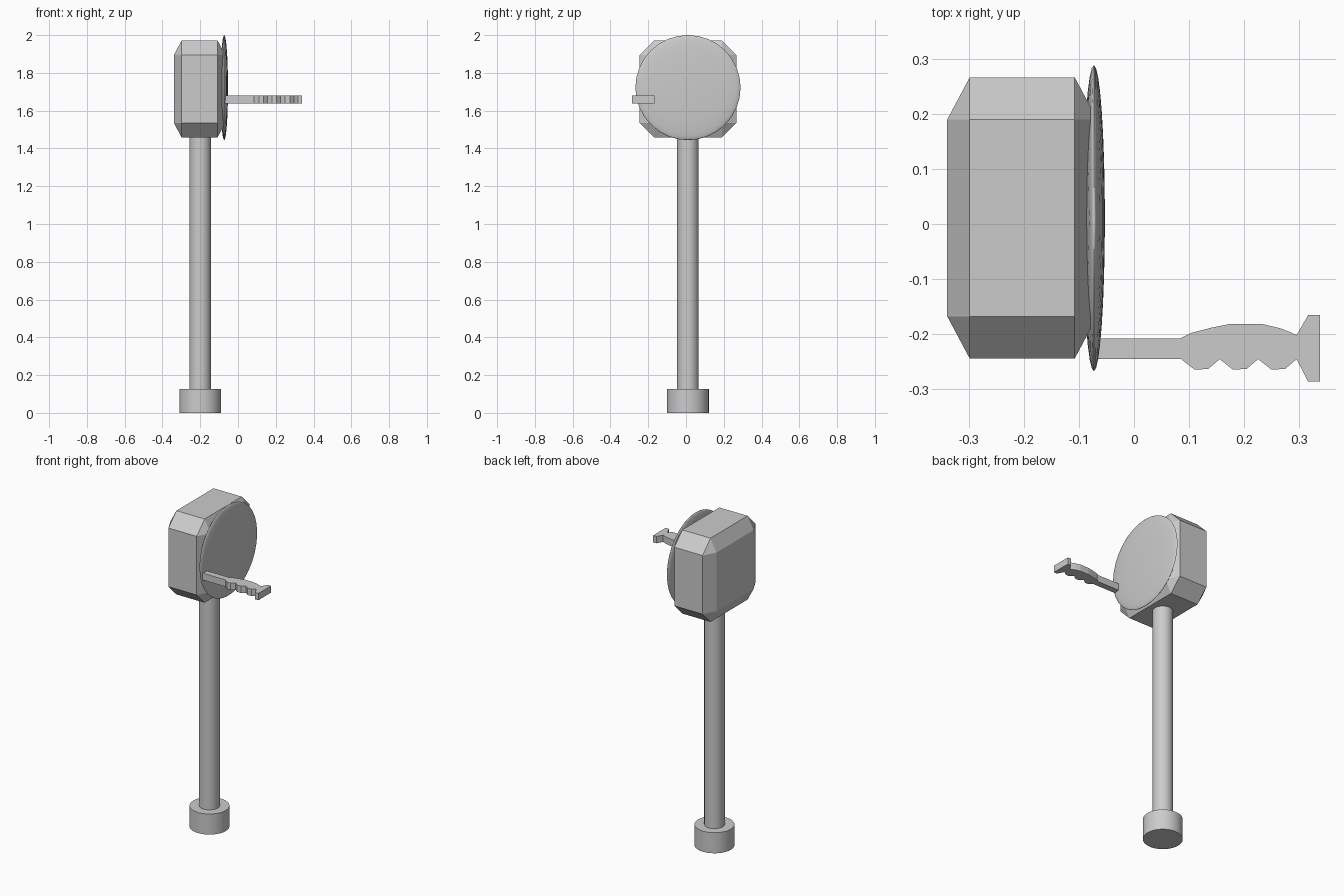
import bpy, bmesh
from math import radians

if "Cube" in bpy.data.objects:
    bpy.data.objects.remove(bpy.data.objects["Cube"])

CX, CY = -0.2, 0.01  # axis of the post


def smooth(obj, angle=30):
    bpy.ops.object.select_all(action='DESELECT')
    obj.select_set(True)
    bpy.context.view_layer.objects.active = obj
    bpy.ops.object.shade_smooth_by_angle(angle=radians(angle))


def cylinder(name, radius, z0, z1):
    bpy.ops.mesh.primitive_cylinder_add(vertices=32, radius=radius, depth=z1 - z0,
                                        location=(CX, CY, (z0 + z1) / 2))
    obj = bpy.context.object
    obj.name = name
    smooth(obj)
    return obj


def prism(name, outline, z0, z1):
    bm = bmesh.new()
    face = bm.faces.new([bm.verts.new((x, y, z0)) for x, y in outline])
    top = bmesh.ops.extrude_face_region(bm, geom=[face])['geom']
    bmesh.ops.translate(bm, vec=(0, 0, z1 - z0),
                        verts=[v for v in top if isinstance(v, bmesh.types.BMVert)])
    bmesh.ops.recalc_face_normals(bm, faces=bm.faces)
    mesh = bpy.data.meshes.new(name)
    bm.to_mesh(mesh)
    bm.free()
    obj = bpy.data.objects.new(name, mesh)
    bpy.context.collection.objects.link(obj)
    return obj


# Foot and post
cylinder("foot", 0.111, 0, 0.126)
cylinder("post", 0.057, 0.12, 1.5)

# Head: chamfered cube, squashed along x
bpy.ops.mesh.primitive_cube_add(size=1, location=(-0.2035, 0.011, 1.715))
head = bpy.context.object
head.name = "head_housing"
head.scale = (0.273, 0.512, 0.512)
bevel = head.modifiers.new("chamfer", 'BEVEL')
bevel.width = 0.15
bevel.segments = 1

# Face disc: flattened sphere
bpy.ops.mesh.primitive_uv_sphere_add(segments=32, ring_count=16, radius=1,
                                     location=(-0.073, 0.0105, 1.722))
disc = bpy.context.object
disc.name = "face_disc"
disc.scale = (0.02, 0.2785, 0.278)
bpy.ops.object.transform_apply(location=False, rotation=False, scale=True)
smooth(disc)

# Crank handle with a finger grip and flared end
upper = [(-0.073, -0.208), (0.085, -0.208), (0.105, -0.198), (0.14, -0.189),
         (0.175, -0.182), (0.233, -0.182), (0.267, -0.19), (0.296, -0.202),
         (0.317, -0.166), (0.339, -0.166)]
lower = [(0.339, -0.287), (0.317, -0.287)]
for i in range(3):  # finger bumps
    x = 0.296 - 0.07 * i
    lower += [(x, -0.246), (x - 0.021, -0.264), (x - 0.046, -0.265)]
lower += [(0.086, -0.246), (-0.073, -0.246)]
prism("crank_handle", upper + lower, 1.639, 1.681)
